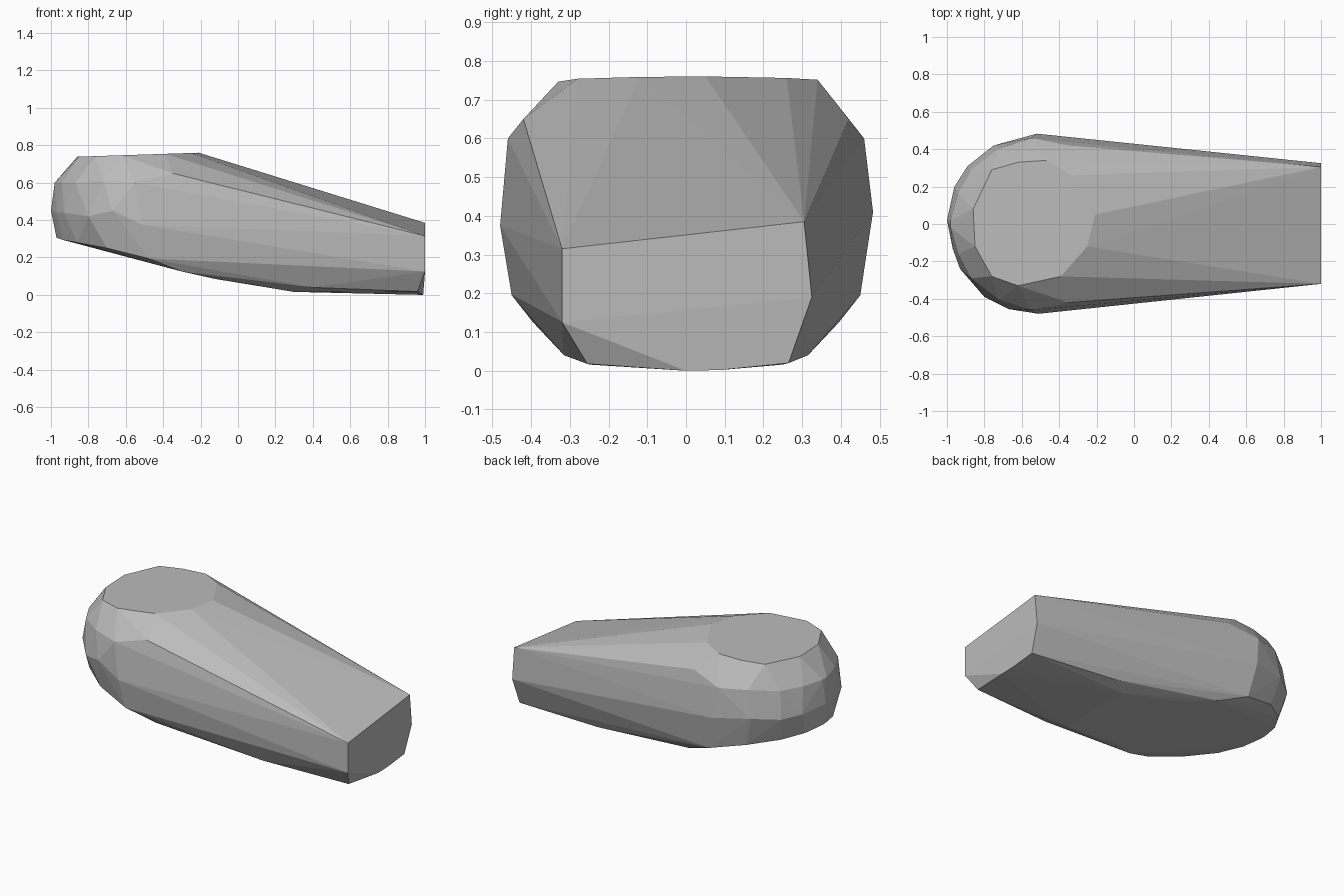
import bpy
import bmesh

default_cube = bpy.data.objects.get("Cube")
if default_cube:
    bpy.data.objects.remove(default_cube, do_unlink=True)


def make_material(name, colour):
    material = bpy.data.materials.new(name)
    material.use_nodes = True
    material.diffuse_color = colour
    material.node_tree.nodes["Principled BSDF"].inputs["Base Color"].default_value = colour
    return material


def mirrored(points):
    """Repeat each point on the opposite side of the y = 0 plane."""
    return points + [(x, -y, z) for x, y, z in points if y]


def sloped(outline, start_z, slope):
    """Lift a flat outline onto a plane that rises along x."""
    return [(x, y, start_z + slope * (x + 1)) for x, y in outline]


def hull_object(name, points, material):
    """Wrap corner points in a faceted convex shell."""
    bm = bmesh.new()
    for point in points:
        bm.verts.new(point)
    result = bmesh.ops.convex_hull(bm, input=bm.verts[:])
    spare = {v for v in result["geom_interior"] + result["geom_unused"]
             if isinstance(v, bmesh.types.BMVert)}
    bmesh.ops.delete(bm, geom=list(spare), context="VERTS")
    bmesh.ops.recalc_face_normals(bm, faces=bm.faces[:])
    mesh = bpy.data.meshes.new(name)
    bm.to_mesh(mesh)
    bm.free()
    mesh.materials.append(material)
    shell = bpy.data.objects.new(name, mesh)
    bpy.context.collection.objects.link(shell)
    return shell


# Nearly flat top cap
top_cap = sloped([
    (-.86, .08), (-.85, -.12), (-.76, -.28), (-.62, -.33), (-.39, -.28),
    (-.25, -.12), (-.21, .05), (-.33, .26), (-.47, .34), (-.62, .33), (-.76, .29),
], .734, .033)

# Rounded shoulder under the cap
shoulder = mirrored([
    (-.98, .02, .6), (-.94, .16, .6), (-.87, .29, .6), (-.72, .405, .61),
    (-.55, .46, .6), (-.35, .42, .65),
])

# Widest band around the nose
waist = [
    (-1, .02, .45), (-.97, -.13, .44), (-.93, -.24, .44), (-.8, -.39, .42),
    (-.67, -.455, .45), (-.51, -.48, .375), (-.96, .2, .44), (-.89, .31, .43),
    (-.75, .42, .44), (-.52, .483, .41),
]

# Lower rim sweeping down towards the tail
keel = mirrored([
    (-.97, .02, .305), (-.94, .14, .295), (-.86, .27, .28), (-.7, .39, .25),
    (-.48, .45, .195), (-.3, .395, .125), (-.12, .31, .085), (.4, .315, .04),
    (.3, .25, .016),
])

# Blunt tail face with a skewed upper edge
tail = [
    (1, -.32, .315), (1, .305, .385), (1, .325, .19), (.99, .265, .02),
    (.99, .09, .002), (.96, -.255, .018), (1, -.32, .125), (.99, 0, 0),
]

grey = make_material("plain grey", (.5, .5, .5, 1))
hull_object("faceted_body", top_cap + shoulder + waist + keel + tail, grey)
